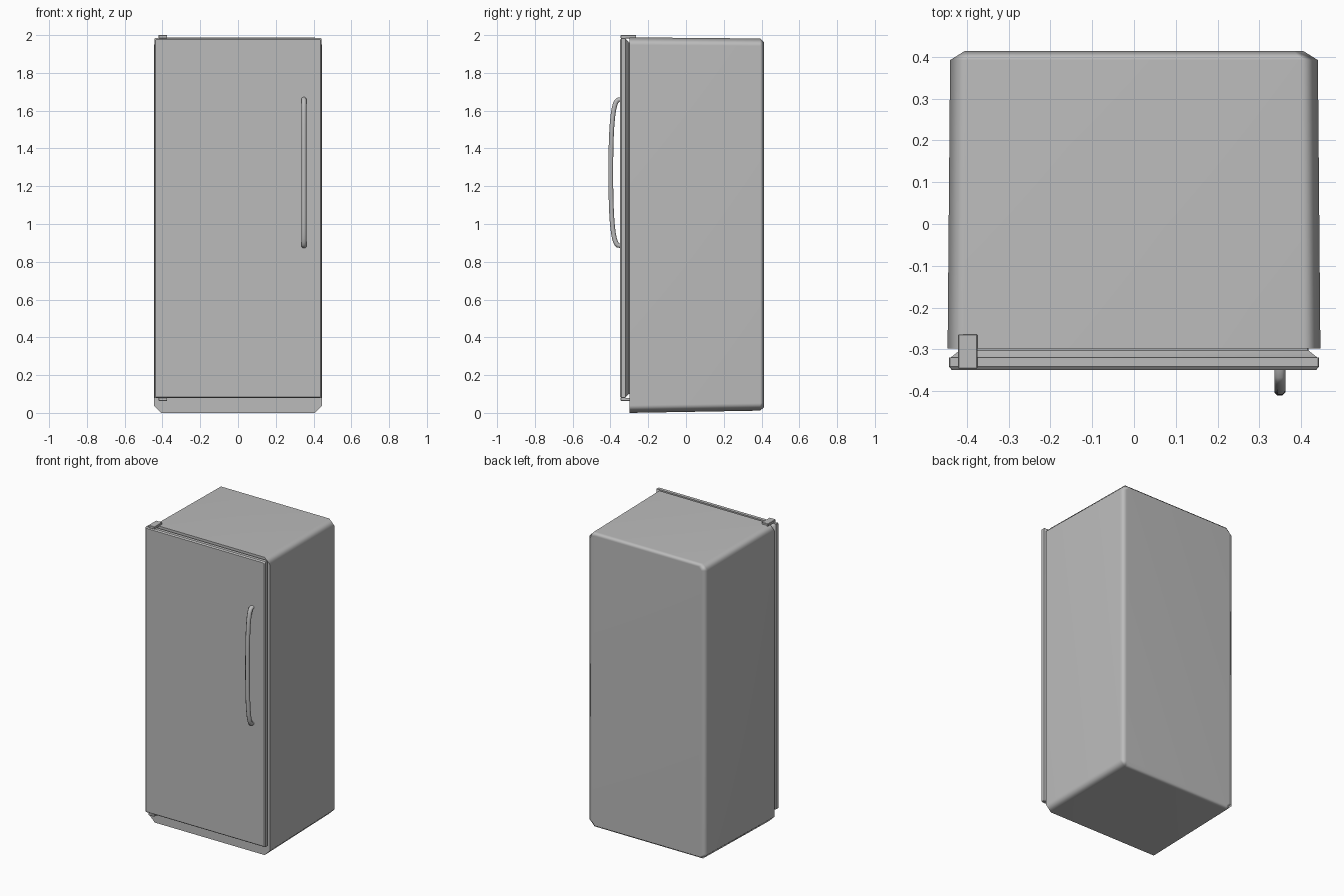
import bpy, bmesh, math

cube = bpy.data.objects.get("Cube")
if cube:
    bpy.data.objects.remove(cube, do_unlink=True)

# Single painted steel colour
steel = bpy.data.materials.new("grey_steel")
steel.use_nodes = True
GREY = (0.5, 0.5, 0.5, 1)
steel.diffuse_color = GREY
steel.node_tree.nodes["Principled BSDF"].inputs["Base Color"].default_value = GREY


def finish(name, bm, angle=50):
    bmesh.ops.recalc_face_normals(bm, faces=bm.faces)
    mesh = bpy.data.meshes.new(name)
    bm.to_mesh(mesh)
    bm.free()
    obj = bpy.data.objects.new(name, mesh)
    bpy.context.collection.objects.link(obj)
    mesh.materials.append(steel)
    bpy.ops.object.select_all(action='DESELECT')
    obj.select_set(True)
    bpy.context.view_layer.objects.active = obj
    bpy.ops.object.shade_smooth_by_angle(angle=math.radians(angle))
    return obj


def loft(name, rings, angle=50):
    """Skin a list of equal-length point rings and cap both ends."""
    bm = bmesh.new()
    loops = [[bm.verts.new(p) for p in ring] for ring in rings]
    for a, b in zip(loops, loops[1:]):
        for i in range(len(a)):
            j = (i + 1) % len(a)
            bm.faces.new((a[i], a[j], b[j], b[i]))
    bm.faces.new(loops[0])
    bm.faces.new(loops[-1])
    return finish(name, bm, angle)


def section(y, w, z0, z1, c):
    """Rectangle in the xz plane with cut corners of size c."""
    half = [(w - c, z0), (w, z0 + c), (w, z1 - c), (w - c, z1)]
    pts = half + [(-x, z) for x, z in reversed(half)]
    return [(x, y, z) for x, z in pts]


def box(name, x0, x1, y0, y1, z0, z1, bevel):
    bm = bmesh.new()
    bmesh.ops.create_cube(bm, size=1)
    for v in bm.verts:
        v.co = ((x0 + x1) / 2 + v.co.x * (x1 - x0),
                (y0 + y1) / 2 + v.co.y * (y1 - y0),
                (z0 + z1) / 2 + v.co.z * (z1 - z0))
    bmesh.ops.bevel(bm, geom=bm.edges[:], offset=bevel, segments=1, affect='EDGES')
    return finish(name, bm, 30)


# Cabinet, tapering slightly to a chamfered back
cabinet = loft("cabinet", [
    section(-0.298, 0.446, 0.0, 1.988, 0.04),
    section(0.392, 0.44, 0.012, 1.982, 0.04),
    section(0.414, 0.405, 0.03, 1.962, 0.022),
], 60)
weighted = cabinet.modifiers.new("even_shading", 'WEIGHTED_NORMAL')
weighted.keep_sharp = True

# Door panel with a softened front rim
loft("door", [
    section(-0.349, 0.436, 0.085, 1.977, 0.003),
    section(-0.341, 0.443, 0.078, 1.984, 0.003),
    section(-0.319, 0.443, 0.078, 1.984, 0.003),
], 30)

# Gasket tapering from the door to the cabinet
loft("door_gasket", [
    section(-0.32, 0.439, 0.082, 1.98, 0.003),
    section(-0.303, 0.418, 0.1, 1.962, 0.003),
    section(-0.297, 0.418, 0.1, 1.962, 0.003),
], 30)

# Hinges on the model's right
box("top_hinge", -0.421, -0.375, -0.346, -0.264, 1.983, 2.0, 0.002)
box("bottom_hinge", -0.421, -0.375, -0.346, -0.28, 0.064, 0.08, 0.002)

# Bowed handle: eight-sided section swept along an arc
rings = []
STEPS, SIDES = 24, 8
for s in range(STEPS + 1):
    t = math.pi * s / STEPS
    c, n = math.cos(t), math.sin(t)
    z = 1.272 - 0.388 * math.copysign(abs(c) ** 0.8, c)
    y = -0.344 - 0.054 * n ** 0.6
    bow = (n * 0.388, c * 0.06)
    length = math.hypot(*bow)
    ny, nz = -bow[0] / length, -bow[1] / length
    ring = []
    for k in range(SIDES):
        a = 2 * math.pi * (k + 0.5) / SIDES
        out = 0.0135 * math.cos(a)
        ring.append((0.349 + 0.0145 * math.sin(a), y + ny * out, z + nz * out))
    rings.append(ring)
loft("handle", rings, 50)
